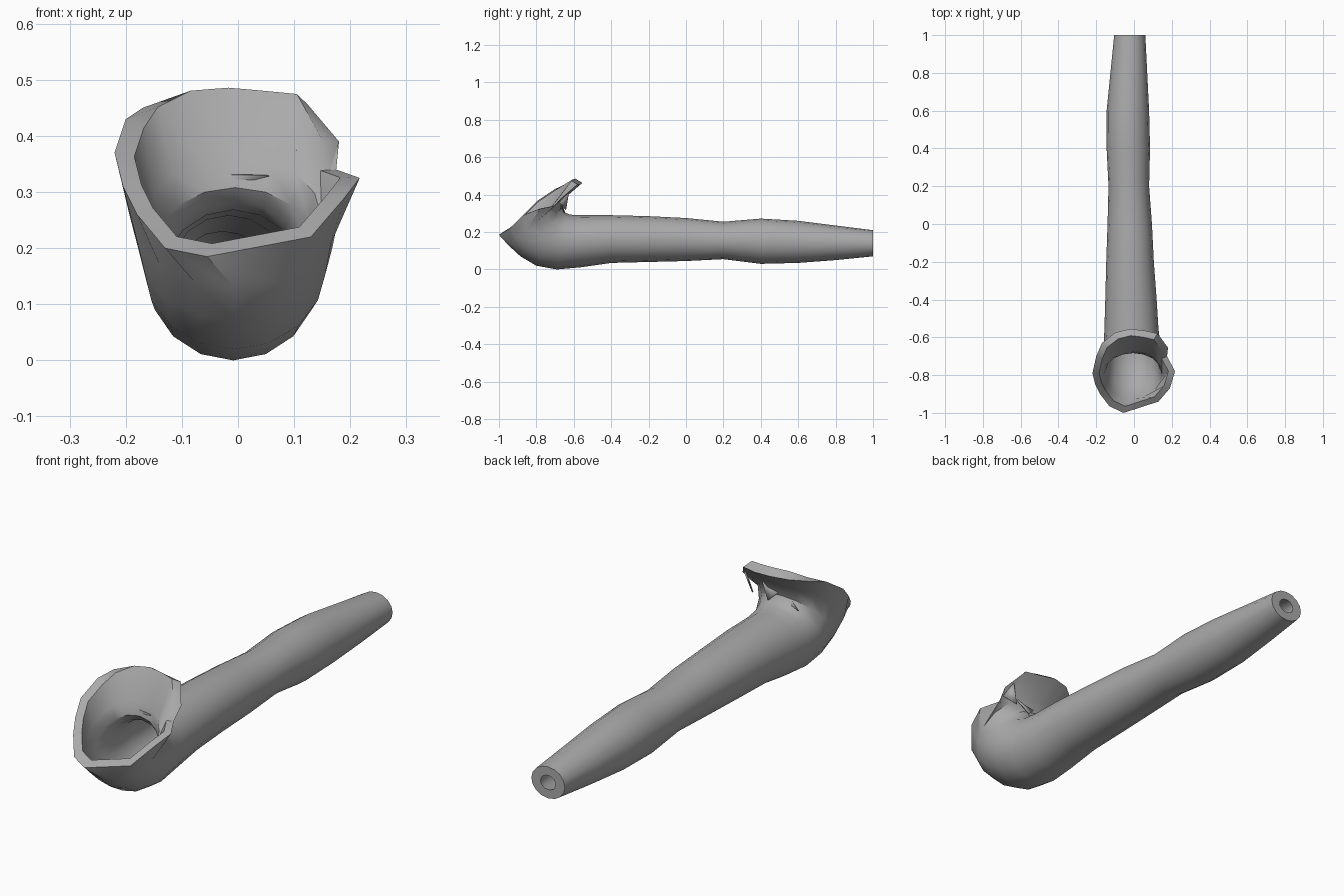
import bpy
import bmesh
from math import sin, cos, pi, radians
from mathutils import Vector

cube = bpy.data.objects.get("Cube")
if cube:
    bpy.data.objects.remove(cube, do_unlink=True)

SEGMENTS = 16

grey = bpy.data.materials.new("plain_grey")
grey.use_nodes = True
colour = (0.4, 0.4, 0.4, 1)
grey.diffuse_color = colour
grey.node_tree.nodes["Principled BSDF"].inputs["Base Color"].default_value = colour


def add_object(name, bm):
    """Turn a bmesh into a smooth-shaded grey object."""
    bmesh.ops.recalc_face_normals(bm, faces=bm.faces)
    mesh = bpy.data.meshes.new(name)
    bm.to_mesh(mesh)
    bm.free()
    mesh.materials.append(grey)
    obj = bpy.data.objects.new(name, mesh)
    bpy.context.collection.objects.link(obj)
    bpy.ops.object.select_all(action='DESELECT')
    bpy.context.view_layer.objects.active = obj
    obj.select_set(True)
    bpy.ops.object.shade_smooth_by_angle(angle=radians(38))
    return obj


def section(top, bottom, left, right):
    """Oval section spanning a top and a bottom (y, z) point."""
    top, bottom = Vector((0, *top)), Vector((0, *bottom))
    middle, half = (top + bottom) / 2, (top - bottom) / 2
    ring = []
    for i in range(SEGMENTS):
        a = 2 * pi * i / SEGMENTS
        p = middle + half * cos(a)
        p.x = (left + right) / 2 + (right - left) / 2 * sin(a)
        ring.append(p)
    return ring


def shrink(ring, factor):
    """Pull a ring towards its own centre to make the inner wall."""
    centre = sum(ring, Vector()) / len(ring)
    return [centre + (p - centre) * factor for p in ring]


# Straight stem: y, top z, bottom z, lowest x, highest x
stem = [
    (1.0, .21, .07, -.105, .06),
    (.8, .235, .05, -.125, .07),
    (.6, .26, .035, -.145, .08),
    (.4, .272, .03, -.145, .085),
    (.2, .255, .055, -.135, .08),
    (0, .275, .045, -.14, .095),
    (-.2, .285, .04, -.147, .105),
    (-.4, .29, .035, -.152, .12),
]
outer = [section((y, t), (y, b), l, r) for y, t, b, l, r in stem]

# Sections fanning round the bend into the bowl
bend = [
    ((-.56, .29), (-.56, .012), -.157, .13),
    ((-.62, .293), (-.69, 0), -.16, .143),
    ((-.65, .305), (-.8, .02), -.167, .155),
    ((-.665, .33), (-.885, .07), -.178, .168),
    ((-.645, .385), (-.95, .13), -.193, .18),
]
outer += [section(*b) for b in bend]
inner = [shrink(r, .45 if i == 0 else .75 if i < len(stem) else .83)
         for i, r in enumerate(outer)]

# Uneven rim, from the back round by the +x side
rim = [Vector(p) for p in (
    (-.02, -.555, .462), (.06, -.565, .455), (.125, -.58, .455), (.18, -.655, .39),
    (.175, -.7, .34), (.217, -.78, .325), (.19, -.87, .29), (.13, -.94, .22),
    (-.055, -1, .185), (-.13, -.965, .2), (-.18, -.9, .26), (-.205, -.85, .31),
    (-.22, -.79, .37), (-.2, -.7, .43), (-.17, -.63, .45), (-.1, -.575, .46))]
outer.append(rim)
bowl_centre = Vector((0, -.78, .33))
lip = [p.lerp(bowl_centre, .16) for p in rim]
for p in lip:
    p.z += max(0, min(.045, (p.y + .7) * .45))
inner.append(lip)

# Hollow body: out along the outer wall, back along the inner wall
body = bmesh.new()
loops = [[body.verts.new(p) for p in ring] for ring in outer + inner[::-1]]
for k, loop in enumerate(loops):
    following = loops[(k + 1) % len(loops)]
    for i in range(SEGMENTS):
        j = (i + 1) % SEGMENTS
        body.faces.new((loop[i], loop[j], following[j], following[i]))
add_object("hollow_body", body)

# Torn slivers hanging at the back of the bowl
slivers = [
    ((-.095, -.655, .29), (.055, -.69, .328), (-.03, -.68, .33)),
    ((.05, -.65, .3), (.105, -.68, .375), (.01, -.67, .34)),
    ((.12, -.645, .32), (.17, -.68, .36), (.15, -.63, .41)),
]
flaps = bmesh.new()
for tri in slivers:
    flaps.faces.new([flaps.verts.new(p) for p in tri])
flap_obj = add_object("torn_flaps", flaps)
thick = flap_obj.modifiers.new("thickness", 'SOLIDIFY')
thick.thickness = .006
